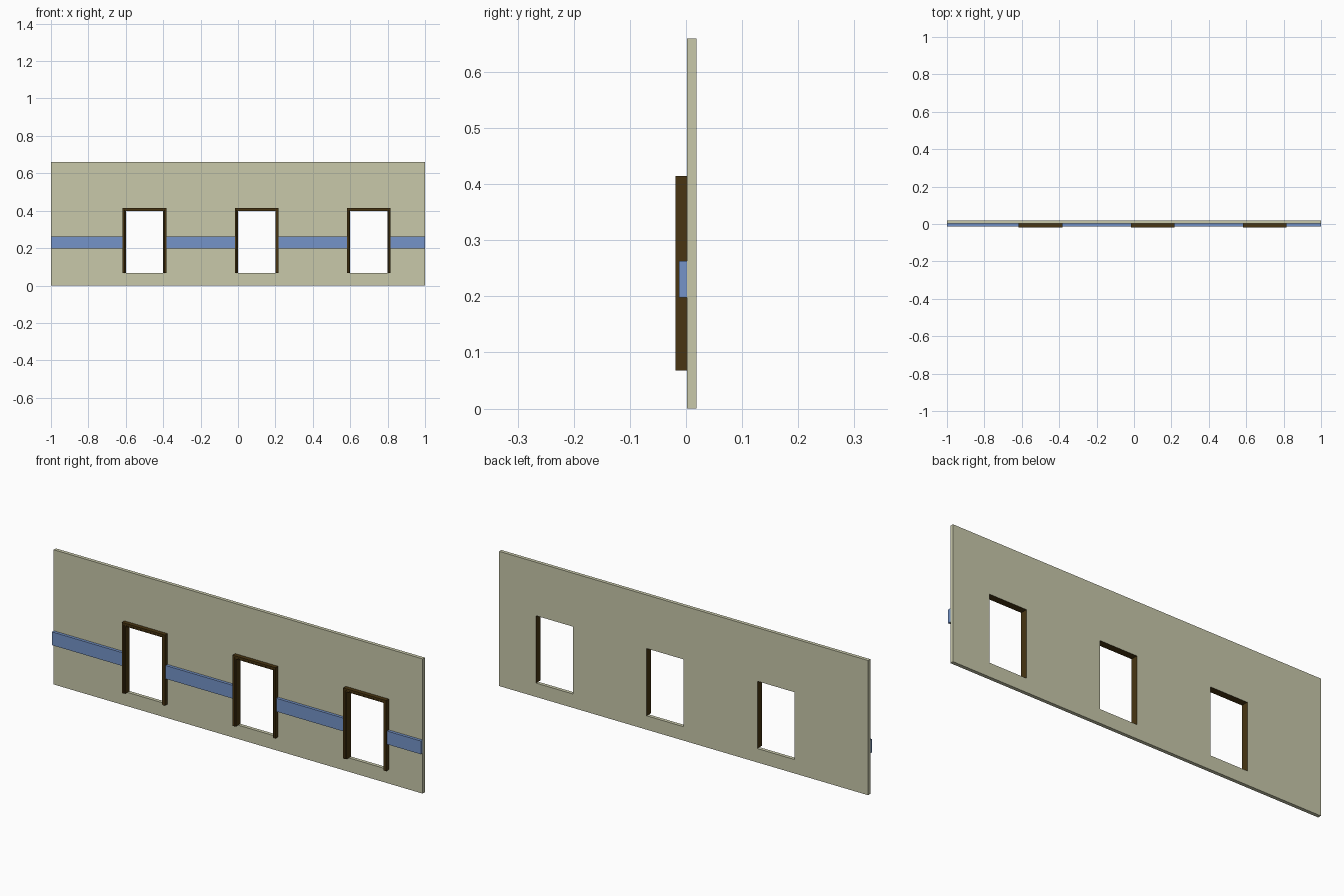
import bpy, bmesh

if "Cube" in bpy.data.objects:
    bpy.data.objects.remove(bpy.data.objects["Cube"])

H, Y_FRONT, Y_BACK = 0.66, 0.0015, 0.0187      # wall height and faces
Z_SILL, Z_HEAD = 0.068, 0.398                  # opening bottom and top
OPENINGS = [(-0.6, -0.4), (0.0, 0.2), (0.6, 0.8)]
TRIM_W = 0.0165                                # width of door trim


def material(name, rgb):
    m = bpy.data.materials.new(name)
    m.diffuse_color = (*rgb, 1)
    m.use_nodes = True
    m.node_tree.nodes["Principled BSDF"].inputs["Base Color"].default_value = m.diffuse_color
    return m


WALL = material("pale olive wall", (0.578, 0.578, 0.402))
WOOD = material("dark brown wood", (0.065, 0.036, 0.006))
BLUE = material("blue rail", (0.178, 0.296, 0.578))


def finish(name, bm, *mats):
    bmesh.ops.recalc_face_normals(bm, faces=bm.faces)
    me = bpy.data.meshes.new(name)
    bm.to_mesh(me)
    bm.free()
    for m in mats:
        me.materials.append(m)
    ob = bpy.data.objects.new(name, me)
    bpy.context.collection.objects.link(ob)
    return ob


# Wall: grid of cells with the openings left out, extruded to thickness
def build_wall():
    bm = bmesh.new()
    xs = [-1.0] + [x for o in OPENINGS for x in o] + [1.0]
    zs = [0.0, Z_SILL, Z_HEAD, H]
    v = [[bm.verts.new((x, Y_FRONT, z)) for z in zs] for x in xs]
    for i in range(len(xs) - 1):
        for j in range(3):
            if not (i % 2 == 1 and j == 1):
                bm.faces.new((v[i][j], v[i + 1][j], v[i + 1][j + 1], v[i][j + 1]))
    ext = bmesh.ops.extrude_face_region(bm, geom=bm.faces[:], use_keep_orig=True)
    moved = [g for g in ext["geom"] if isinstance(g, bmesh.types.BMVert)]
    bmesh.ops.translate(bm, verts=moved, vec=(0, Y_BACK - Y_FRONT, 0))
    bmesh.ops.recalc_face_normals(bm, faces=bm.faces)
    # jambs and heads of the openings are wood, sills stay wall coloured
    for f in bm.faces:
        c = f.calc_center_median()
        inside = abs(c.x) < 0.99 and Z_SILL + 0.001 < c.z < H - 0.001
        if abs(f.normal.y) < 0.5 and inside:
            f.material_index = 1
    finish("wall", bm, WALL, WOOD)


# Door trim: stepped profile (outward offset, y) swept up, across and down
def build_trim(x0, x1):
    profile = [(0, Y_FRONT), (0, -0.016), (0.005, -0.016),
               (0.007, -0.0187), (TRIM_W, -0.0187), (TRIM_W, Y_FRONT)]
    bm = bmesh.new()
    rings = []
    for sx, up in ((0, 0), (0, 1), (1, 1), (1, 0)):
        rings.append([bm.verts.new((x1 + o if sx else x0 - o, y,
                                    Z_HEAD + o if up else Z_SILL))
                      for o, y in profile])
    n = len(profile)
    for a, b in zip(rings, rings[1:]):
        for k in range(n):
            bm.faces.new((a[k], a[(k + 1) % n], b[(k + 1) % n], b[k]))
    bm.faces.new(rings[0])
    bm.faces.new(rings[-1])
    finish("door_trim", bm, WOOD)


# Rail: one strip between each pair of trims
def build_rail(xa, xb):
    bm = bmesh.new()
    bmesh.ops.create_cube(bm, size=1)
    lo, hi = (xa, -0.0125, 0.198), (xb, Y_FRONT, 0.263)
    for v in bm.verts:
        v.co = [h if c > 0 else l for c, l, h in zip(v.co, lo, hi)]
    finish("wall_rail", bm, BLUE)


build_wall()
start = -1.0
for a, b in OPENINGS:
    build_trim(a, b)
    build_rail(start, a - TRIM_W)
    start = b + TRIM_W
build_rail(start, 1.0)
